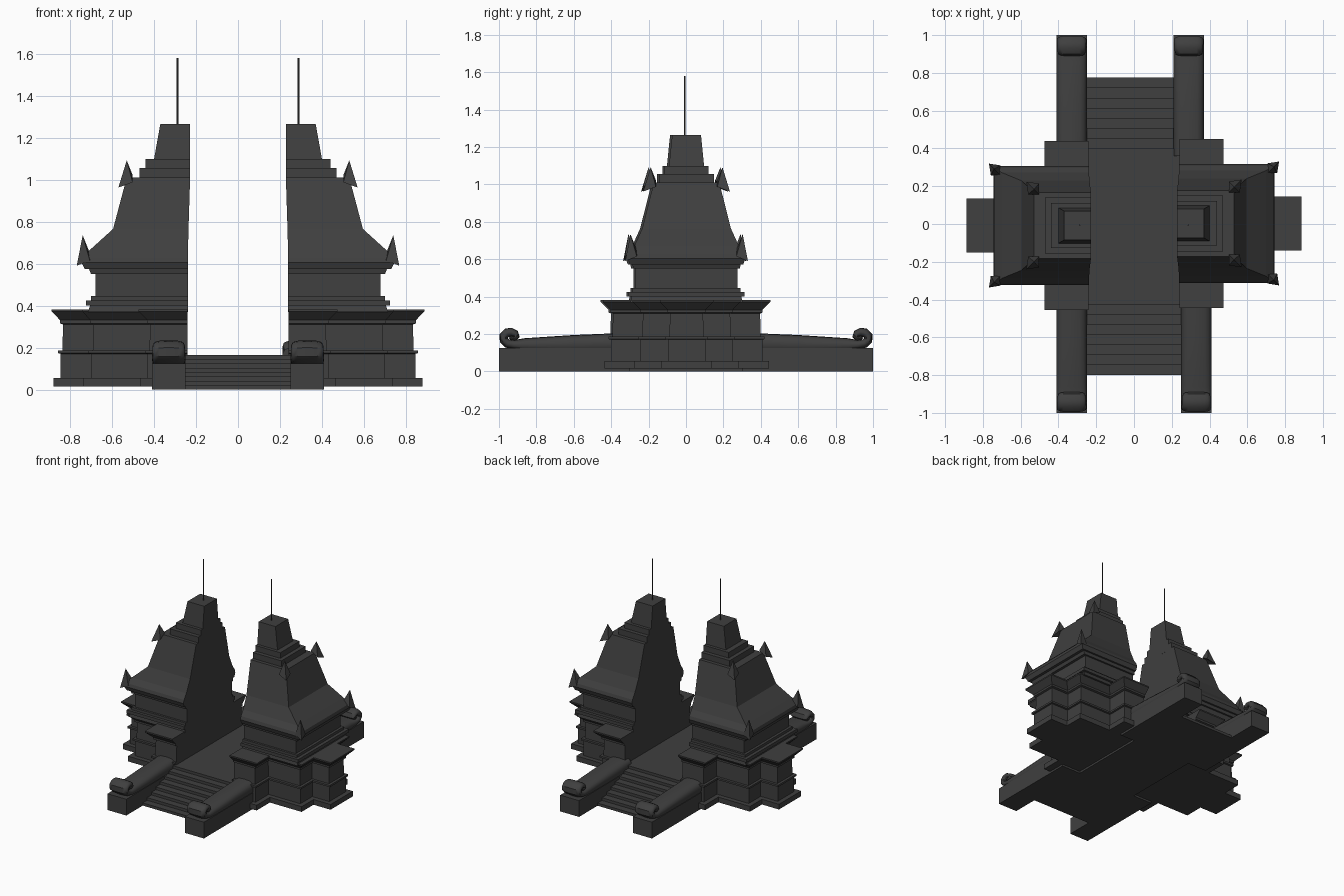
import bpy, bmesh, math

if "Cube" in bpy.data.objects:
    bpy.data.objects.remove(bpy.data.objects["Cube"])

stone = bpy.data.materials.new("dark grey stone")
stone.diffuse_color = (0.05, 0.05, 0.05, 1)
stone.use_nodes = True
stone.node_tree.nodes["Principled BSDF"].inputs["Base Color"].default_value = stone.diffuse_color


def finish(bm, name, smooth=False):
    bmesh.ops.recalc_face_normals(bm, faces=bm.faces)
    me = bpy.data.meshes.new(name)
    bm.to_mesh(me)
    bm.free()
    me.materials.append(stone)
    ob = bpy.data.objects.new(name, me)
    bpy.context.collection.objects.link(ob)
    if smooth:
        bpy.context.view_layer.objects.active = ob
        ob.select_set(True)
        bpy.ops.object.shade_smooth_by_angle(angle=math.radians(40))
        ob.select_set(False)
    return ob


def loft(name, rings, smooth=False):
    """Skin a list of equal-length 3D rings and cap both ends."""
    bm = bmesh.new()
    vs = [[bm.verts.new(p) for p in r] for r in rings]
    n = len(vs[0])
    for a, b in zip(vs, vs[1:]):
        for i in range(n):
            j = (i + 1) % n
            bm.faces.new((a[i], a[j], b[j], b[i]))
    bm.faces.new(vs[0])
    bm.faces.new(vs[-1])
    return finish(bm, name, smooth)


def box(name, x0, x1, y0, y1, z0, z1):
    rect = [(x0, y0), (x1, y0), (x1, y1), (x0, y1)]
    return loft(name, [[(x, y, z) for x, y in rect] for z in (z0, z1)])


def redented(d):
    """Stepped base plan, grown outward by d."""
    half = [(0.24, 0.405), (0.43, 0.405), (0.43, 0.245), (0.70, 0.245),
            (0.70, 0.10), (0.845, 0.10)]
    half = [(x + (d if i else 0), y + d) for i, (x, y) in enumerate(half)]
    return half + [(x, -y) for x, y in reversed(half)]


# (height, offset) moulding profile of the stepped base
BASE = [(.015, .035), (.055, .035), (.055, 0), (.17, 0), (.173, .012), (.187, .012),
        (.187, -.008), (.31, -.012), (.315, .002), (.33, .002), (.372, .043), (.382, .043)]
# (height, outer x, half depth) profiles of the upper parts
BODY = [(.37, .715, .30), (.40, .705, .293), (.40, .725, .31), (.425, .725, .31),
        (.425, .70, .288), (.445, .70, .288), (.445, .68, .272), (.55, .68, .272),
        (.55, .70, .285), (.575, .71, .29)]
ROOF = [(.573, .73, .303), (.605, .745, .315), (.63, .74, .308), (.67, .70, .28),
        (.765, .595, .237), (1.01, .53, .175)]
CROWN = [(1.005, .47, .148), (1.055, .47, .148), (1.055, .44, .118), (1.098, .44, .118),
         (1.098, .40, .094), (1.265, .37, .077)]


def rect_rings(profile, s, dy):
    out = []
    for z, xo, y in profile:
        xi = .238 if z < .7 else .238 - .01 * min(1, (z - .7) / .3)
        out.append([(s * x, v + dy, z) for x, v in ((xi, -y), (xo, -y), (xo, y), (xi, y))])
    return out


def horn(name, s, t, dy, cx, cy, z0, lean, w, h):
    """Pointed ornament wrapping a roof corner."""
    bm = bmesh.new()
    pts = [(cx, cy, z0), (cx - w, cy - .01, z0 + .025), (cx - w, cy - w, z0 + .06),
           (cx - .01, cy - w, z0 + .025)]
    b = [bm.verts.new((s * x, t * y + dy, z)) for x, y, z in pts]
    a = bm.verts.new((s * (cx - lean), t * (cy - lean) + dy, z0 + h))
    for i in range(4):
        bm.faces.new((b[i], b[(i + 1) % 4], a))
    bm.faces.new((b[0], b[2], b[1]))
    bm.faces.new((b[0], b[3], b[2]))
    finish(bm, name)


# two mirrored half towers
for side, s, dy in (("left", -1, -.008), ("right", 1, .003)):
    loft(side + "_stepped_base",
         [[(s * x, y + dy, z) for x, y in redented(d)] for z, d in BASE])
    for part, prof in (("body", BODY), ("roof", ROOF), ("crown", CROWN)):
        loft(side + "_" + part, rect_rings(prof, s, dy))
    for t in (-1, 1):
        horn(side + "_eave_horn", s, t, dy, .768, .328, .59, .028, .062, .145)
        horn(side + "_top_horn", s, t, dy, .57, .232, .962, .04, .068, .13)
    # thin mast on the crown
    ring = [(.004 * math.cos(k * math.pi / 4), .004 * math.sin(k * math.pi / 4))
            for k in range(8)]
    loft(side + "_mast", [[(s * .288 + x, y - .006, z) for x, y in ring] for z in (1.25, 1.58)])

# passage floor
box("passage_floor", -.25, .25, -.43, .40, 0, .165)


def stairs(name, x0, x1, y_top, y_end, n=7):
    pts = [(y_top, 0), (y_top, .165)]
    dy, dz = (y_end - y_top) / n, .165 / (n + 1)
    for i in range(n):
        z = .165 - dz * (i + 1)
        pts += [(y_top + dy * i, z), (y_top + dy * (i + 1), z)]
    pts.append((y_end, 0))
    loft(name, [[(x, y, z) for y, z in pts] for x in (x0, x1)])


stairs("front_stairs", -.25, .25, -.43, -.80)
stairs("back_stairs", -.25, .21, .40, .775)

# rail path: (distance y, z, half thickness, half width), ending in a curl
RAIL = [(.36, .15, .055, .08), (.60, .145, .05, .08), (.86, .142, .036, .08),
        (.92, .143, .026, .08), (.955, .150, .024, .08), (.974, .168, .024, .079),
        (.974, .190, .024, .078), (.958, .206, .025, .077), (.935, .210, .024, .076),
        (.912, .201, .020, .074), (.905, .186, .016, .072), (.915, .176, .013, .07),
        (.932, .178, .012, .068), (.94, .187, .010, .066)]


def rail(name, cx, t):
    rings = []
    for i, (y, z, h, w) in enumerate(RAIL):
        a, b = RAIL[max(i - 1, 0)], RAIL[min(i + 1, len(RAIL) - 1)]
        ty, tz = b[0] - a[0], b[1] - a[1]
        l = math.hypot(ty, tz)
        ny, nz = -tz / l, ty / l
        ring = []
        for k in range(16):
            c, q = math.cos(k * math.pi / 8), math.sin(k * math.pi / 8)
            u = w * math.copysign(abs(c) ** .6, c)
            v = h * math.copysign(abs(q) ** .8, q)
            ring.append((cx + u, t * (y + ny * v), z + nz * v))
        rings.append(ring)
    loft(name, rings, True)


# stair side walls with curled rails; the back right one sits further in
for name, cx, t in (("front_left", -.33, -1), ("front_right", .33, -1),
                    ("back_left", -.33, 1), ("back_right", .29, 1)):
    ys = sorted((t * .3, t * 1.0))
    box(name + "_side_wall", cx - .08, cx + .08, ys[0], ys[1], 0, .125)
    rail(name + "_curled_rail", cx, t)
